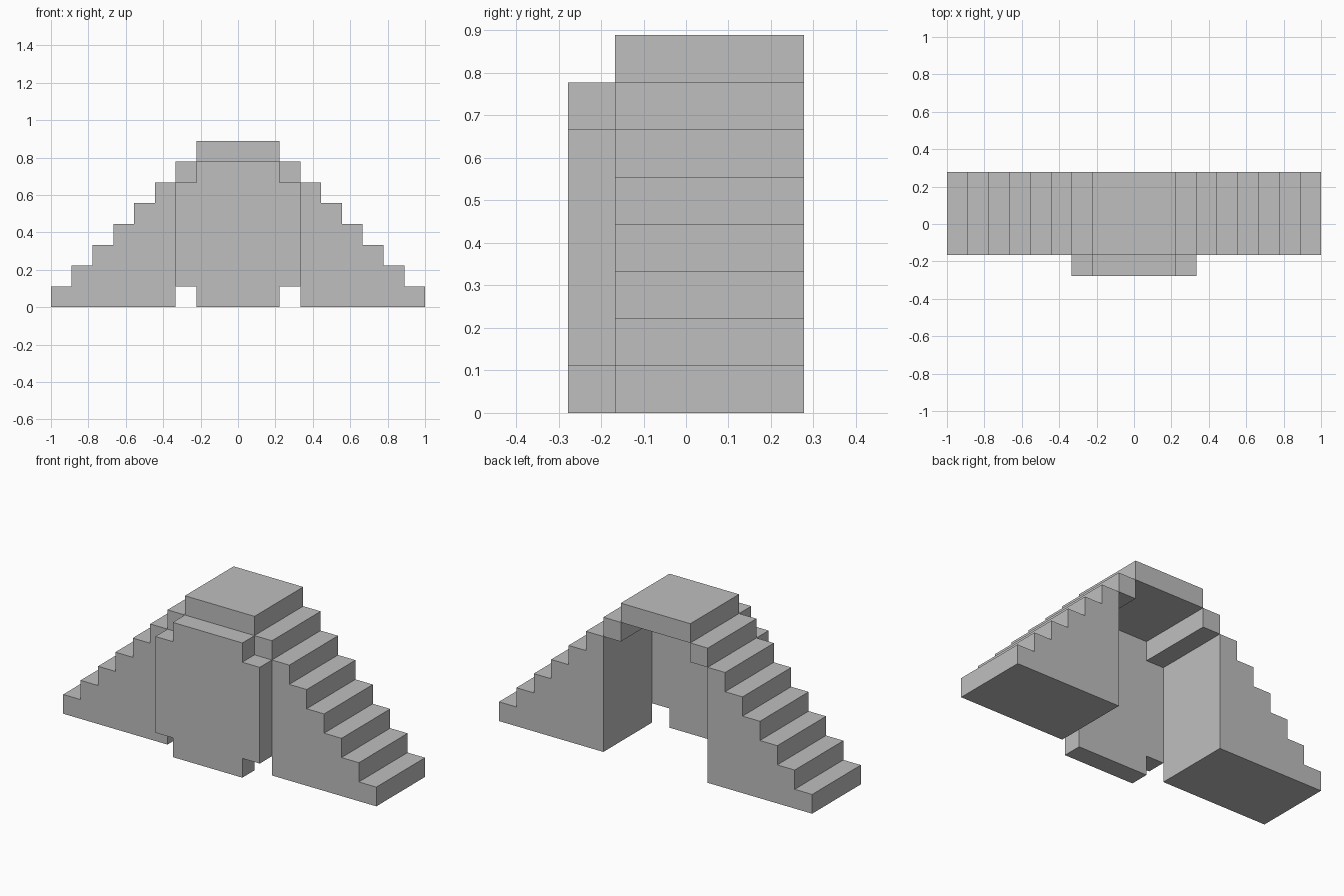
import bpy
import bmesh

cube = bpy.data.objects.get("Cube")
if cube:
    bpy.data.objects.remove(cube, do_unlink=True)

U = 1 / 9                       # one step: rise and tread
FRONT, WALL, BACK = -2.5, -1.5, 2.5

stone = bpy.data.materials.new("plain grey")
stone.use_nodes = True
GREY = (0.52, 0.52, 0.52, 1)
stone.diffuse_color = GREY
stone.node_tree.nodes["Principled BSDF"].inputs["Base Color"].default_value = GREY


def extrude_profile(name, points, y0, y1, side=1):
    """Extrude an x-z outline (in steps) from y0 to y1; side=-1 mirrors it."""
    bm = bmesh.new()
    face = bm.faces.new([bm.verts.new((side * x * U, y0 * U, z * U)) for x, z in points])
    new = bmesh.ops.extrude_face_region(bm, geom=[face])["geom"]
    bmesh.ops.translate(bm, vec=(0, (y1 - y0) * U, 0),
                        verts=[v for v in new if isinstance(v, bmesh.types.BMVert)])
    bmesh.ops.recalc_face_normals(bm, faces=bm.faces)
    mesh = bpy.data.meshes.new(name)
    bm.to_mesh(mesh)
    bm.free()
    mesh.materials.append(stone)
    obj = bpy.data.objects.new(name, mesh)
    bpy.context.collection.objects.link(obj)


def rect(x0, x1, z0, z1):
    return [(x0, z0), (x1, z0), (x1, z1), (x0, z1)]


# Solid flight of six steps, from the ground up to the opening
flight = [(3, 0), (9, 0)]
for i in range(1, 7):
    flight += [(10 - i, i), (9 - i, i)]

for label, side in (("left", 1), ("right", -1)):
    extrude_profile(label + "_stairs", flight, WALL, BACK, side)
    # Seventh step, bridging the corner of the opening
    extrude_profile(label + "_corner_step", rect(2, 3, 6, 7), WALL, BACK, side)

# Platform on top
extrude_profile("top_platform", rect(-2, 2, 7, 8), WALL, BACK)

# Front panel with its four corners notched
half = [(2, 0), (2, 1), (3, 1), (3, 6), (2, 6), (2, 7)]
extrude_profile("front_panel", half + [(-x, z) for x, z in reversed(half)], FRONT, WALL)
